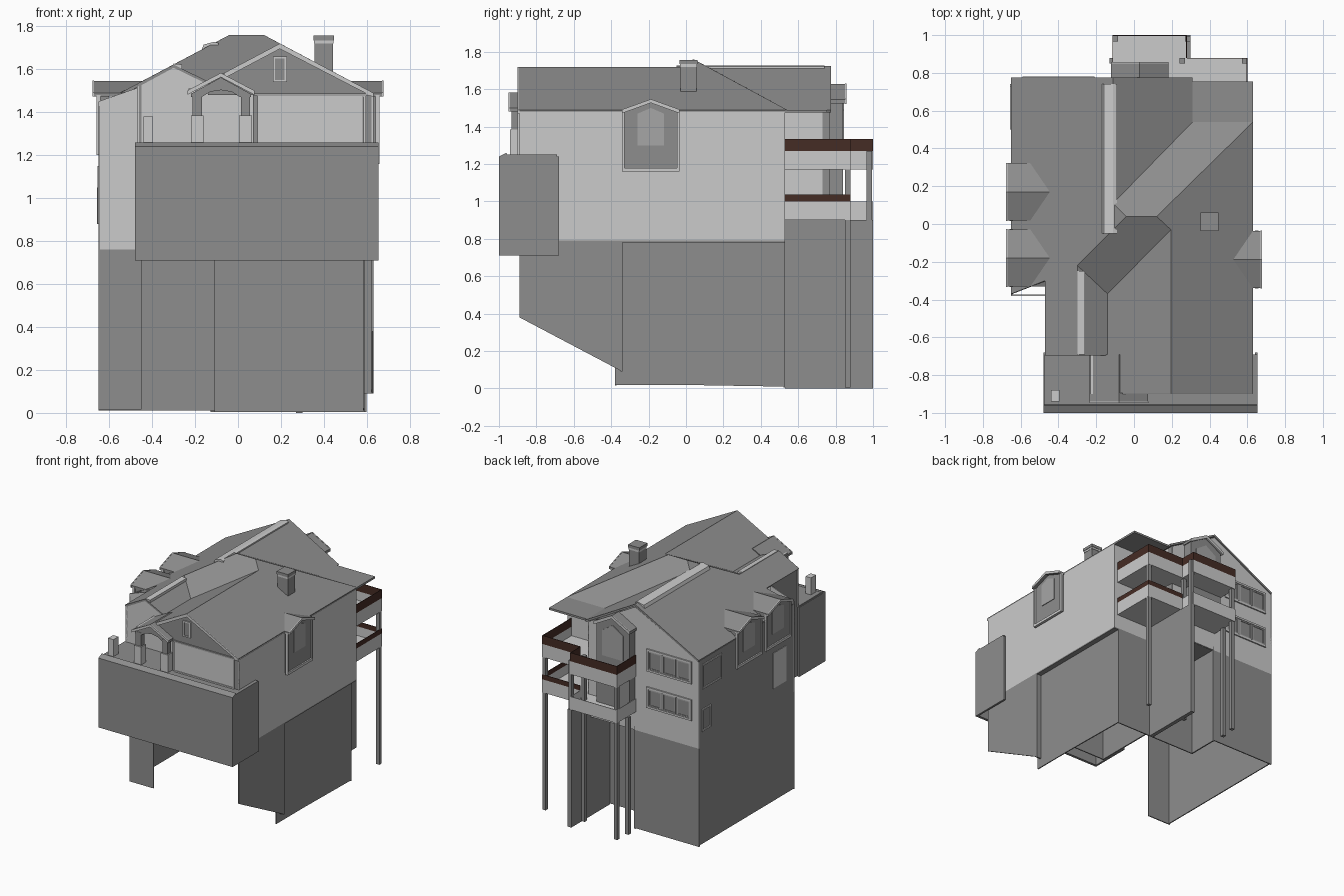
import bpy, bmesh

if "Cube" in bpy.data.objects:
    bpy.data.objects.remove(bpy.data.objects["Cube"])

def mat(name, c):
    m = bpy.data.materials.new(name)
    m.diffuse_color = (*c, 1)
    m.use_nodes = True
    m.node_tree.nodes["Principled BSDF"].inputs["Base Color"].default_value = m.diffuse_color
    return m

BROWN = mat("brown_rail", (0.06, 0.025, 0.018))
LIGHT = mat("light_siding", (0.62, 0.62, 0.62))
MID = mat("mid_trim", (0.38, 0.38, 0.38))
DARK = mat("dark_grey", (0.27, 0.27, 0.27))

def finish(name, bm, m):
    bmesh.ops.recalc_face_normals(bm, faces=bm.faces)
    me = bpy.data.meshes.new(name)
    bm.to_mesh(me)
    bm.free()
    ob = bpy.data.objects.new(name, me)
    bpy.context.collection.objects.link(ob)
    me.materials.append(m or DARK)
    return ob

def prism(name, axis, lo, hi, pts, m=None):
    """Extrude a 2D profile along an axis: x takes (y,z), y takes (x,z), z takes (x,y)."""
    def p3(a, b, t):
        return {'x': (t, a, b), 'y': (a, t, b), 'z': (a, b, t)}[axis]
    bm = bmesh.new()
    v0 = [bm.verts.new(p3(a, b, lo)) for a, b in pts]
    v1 = [bm.verts.new(p3(a, b, hi)) for a, b in pts]
    bm.faces.new(v0)
    bm.faces.new(v1)
    n = len(pts)
    for i in range(n):
        j = (i + 1) % n
        bm.faces.new((v0[i], v0[j], v1[j], v1[i]))
    return finish(name, bm, m)

def box(name, x0, x1, y0, y1, z0, z1, m=None):
    return prism(name, 'z', z0, z1, [(x0, y0), (x1, y0), (x1, y1), (x0, y1)], m)

def chevron(c, half, eave, peak, t):
    return [(c - half, eave), (c, peak), (c + half, eave), (c + half, eave - t), (c, peak - t), (c - half, eave - t)]

def frame(name, axis, lo, hi, a0, a1, b0, b1, w, m=LIGHT):
    for i, (p, q, r, s) in enumerate([(a0, a1, b0, b0 + w), (a0, a1, b1 - w, b1),
                                      (a0, a0 + w, b0 + w, b1 - w), (a1 - w, a1, b0 + w, b1 - w)]):
        prism(f"{name}_{i}", axis, lo, hi, [(p, r), (q, r), (q, s), (p, s)], m)

T = 0.008

# foundation: open-bottomed skirt walls
prism("foundation_right_front", 'x', .63 - T, .63, [(-.89, .38), (-.34, .09), (-.34, .79), (-.89, .79)])
prism("foundation_right", 'x', .59 - T, .59, [(-.38, .02), (-.06, .02), (.53, .01), (.53, .79), (-.38, .79)])
box("foundation_step", .58, .63, -.34, .53, .78, .79)
box("foundation_step_end", .59, .63, -.35, -.34, .09, .79)
box("foundation_back_right", -.11, .59, .53 - T, .53, .005, .79)
box("foundation_fin", .27, .30, .53, 1.0, 0, .90)
box("foundation_inner_side", -.11, -.10, .53, .77, .005, .79)
box("foundation_back_left", -.65, -.10, .77 - T, .77, .01, .76)
box("foundation_left", -.65, -.65 + T, -.38, .77, .02, .76)
box("foundation_left_front", -.65, -.45, -.38, -.38 + T, .015, .76)

# siding walls
box("wall_right", .63 - T, .63, -.89, .53, .79, 1.48, LIGHT)
box("wall_back_right", .29, .63, .53 - T, .53, .79, 1.48, LIGHT)
box("wall_back_side", .28, .29, .53, .73, .76, 1.48, LIGHT)
box("wall_back_side_end", .28, .29, .73, .77, .76, 1.48)
prism("wall_back_gable", 'y', .77 - T, .77, [(-.65, .76), (.29, .76), (.29, 1.48), (-.11, 1.70), (-.65, 1.42)], LIGHT)
box("floor_back", -.11, .29, .53, .76, .76, .77)
box("wall_left", -.65, -.65 + T, -.38, .77, .76, 1.43)
prism("wall_left_front", 'y', -.38, -.38 + T, [(-.65, .76), (-.45, .76), (-.45, 1.52), (-.65, 1.45)], LIGHT)
box("wall_left_inset", -.46, -.45, -.89, -.38, .71, 1.25)
box("wall_left_inset_top", -.46, -.45, -.69, -.38, 1.25, 1.53)
prism("wall_entry", 'y', -.69, -.69 + T,
      [(-.47, 1.24), (.08, 1.24), (.08, 1.60), (-.14, 1.535), (-.30, 1.615), (-.47, 1.53)], LIGHT)
box("wall_front_base", -.45, .63, -.89, -.89 + T, .71, 1.25)
prism("wall_front_gable", 'y', -.89, -.89 + T,
      [(.07, 1.24), (.63, 1.24), (.63, 1.47), (.195, 1.70), (-.14, 1.52), (-.14, 1.48), (.07, 1.48)])
box("wall_porch_side", .07, .08, -.88, -.69, 1.24, 1.60)

# main roof: planar facets meeting at ridges, hips and valleys
P, Q, S = (-.04, .04, 1.76), (.12, .04, 1.76), (.195, -.03, 1.72)
V, H = (-.14, -.37, 1.543), (-.30, -.22, 1.622)
R1, R2 = (-.11, .11, 1.723), (-.11, .775, 1.723)
E1, E2, E3 = (.31, .775, 1.49), (.31, .54, 1.49), (.63, .54, 1.49)
F, G = (.63, -.895, 1.49), (.195, -.895, 1.72)
D1, D2 = (-.30, -.695, 1.622), (-.14, -.695, 1.543)
D3, D4 = (-.47, -.695, 1.532), (-.47, -.30, 1.532)
L1, L2, D5 = (-.65, -.37, 1.437), (-.65, .775, 1.437), (-.14, -.895, 1.543)
facets = [(F, E3, Q, S, G), (E3, E2, R1, P, Q), (R1, E2, E1, R2), (P, Q, S, V, H), (H, V, D2, D1),
          (G, S, V, D2, D5), (P, R1, R2, L2, L1, D4, D3, D1, H)]
bm = bmesh.new()
vs = {}
for f in facets:
    for p in f:
        if p not in vs:
            vs[p] = bm.verts.new(p)
    bm.faces.new([vs[p] for p in f])
roof = finish("main_roof", bm, None)
up = sum(p.normal.z for p in roof.data.polygons) > 0
sol = roof.modifiers.new("thickness", 'SOLIDIFY')
sol.thickness = .015
sol.offset = -1 if up else 1
box("deck_roof", .30, .63, .53, .755, 1.475, 1.49)
prism("ridge_cap_rear", 'y', -.05, .74, [(-.17, 1.69), (-.16, 1.715), (-.11, 1.728), (-.09, 1.722), (-.09, 1.70)], LIGHT)
prism("ridge_cap_front", 'y', -.69, -.25, [(-.30, 1.61), (-.30, 1.626), (-.26, 1.622), (-.26, 1.59)], LIGHT)

# front gable trim, garage door and vent
prism("gable_trim_right", 'y', -.90, -.89, [(.195, 1.72), (.63, 1.49), (.63, 1.47), (.195, 1.695)], LIGHT)
prism("gable_trim_left", 'y', -.90, -.89, [(.195, 1.72), (.195, 1.695), (-.06, 1.56), (-.06, 1.585)], LIGHT)
box("garage_lintel", .07, .63, -.90, -.89, 1.475, 1.487, MID)
box("garage_door", .10, .58, -.895, -.89, 1.26, 1.47, LIGHT)
frame("garage_frame", 'y', -.90, -.89, .09, .595, 1.25, 1.48, .01)
box("vent_panel", .17, .22, -.895, -.89, 1.545, 1.65)
frame("vent_frame", 'y', -.90, -.89, .163, .227, 1.54, 1.66, .01)

# entry porch: gable roof, arched front, two columns on piers
prism("porch_roof", 'y', -.945, -.69, chevron(-.08, .155, 1.50, 1.582, .018))
prism("porch_trim", 'y', -.948, -.94, chevron(-.08, .156, 1.501, 1.583, .02), LIGHT)
prism("porch_front", 'y', -.93, -.915, [(-.22, 1.485), (-.08, 1.562), (.06, 1.485), (.06, 1.47), (.01, 1.47),
      (-.03, 1.495), (-.08, 1.503), (-.13, 1.495), (-.17, 1.47), (-.22, 1.47)])
for i, x in enumerate((-.19, .035)):
    box(f"porch_pier_{i}", x - .03, x + .03, -.94, -.88, 1.25, 1.385, LIGHT)
    box(f"porch_column_{i}", x - .022, x + .022, -.932, -.888, 1.385, 1.49)
box("porch_beam", -.23, -.16, -.90, -.69, 1.50, 1.51, LIGHT)

# driveway podium with chamfered rim
box("podium_front", -.48, .655, -1.0, -.98, .71, 1.24)
box("podium_left", -.48, -.465, -.98, -.68, .71, 1.24)
box("podium_right", .64, .655, -.98, -.68, .71, 1.24)
prism("podium_rim", 'x', -.48, .655, [(-1, 1.24), (-.96, 1.26), (-.955, 1.25), (-.955, 1.24)])
box("podium_floor", -.475, .655, -.96, -.69, 1.235, 1.25)
box("drive_pillar", -.44, -.395, -.94, -.88, 1.25, 1.38, LIGHT)

# side dormers: two on the left, one on the right
def dormer(name, s, c, bottom, inner):
    def px(part, a, b, pts, m=None):
        prism(f"{name}_{part}", 'x', min(s * a, s * b), max(s * a, s * b), pts, m)
    px("body", .60, .65, [(c - .145, bottom), (c + .145, bottom), (c + .145, 1.48), (c, 1.535), (c - .145, 1.48)])
    px("roof", inner, .675, chevron(c, .152, 1.49, 1.545, .018))
    px("fascia", .67, .677, chevron(c, .153, 1.492, 1.547, .02), LIGHT)
    px("window", .65, .655, [(c - .07, 1.30), (c + .07, 1.30), (c + .07, 1.47), (c, 1.50), (c - .07, 1.47)], MID)
    for k in (-1, 1):
        px(f"trim_{k}", .64, .66, [(c + k * .14, bottom), (c + k * .153, bottom), (c + k * .153, 1.48), (c + k * .14, 1.48)], LIGHT)
    px("sill", .64, .66, [(c - .153, bottom - .01), (c + .153, bottom - .01), (c + .153, bottom + .01), (c - .153, bottom + .01)], LIGHT)

dormer("dormer_right", 1, -.188, 1.17, .50)
dormer("dormer_left_rear", -1, .17, 1.21, .44)
dormer("dormer_left_front", -1, -.18, 1.21, .44)

# chimney
box("chimney", .357, .443, -.03, .055, 1.57, 1.72)
box("chimney_band", .355, .445, -.033, .058, 1.72, 1.735, LIGHT)
box("chimney_cap", .352, .448, -.036, .061, 1.735, 1.757)

# rear bay over the decks
prism("bay_body", 'y', .76, .84, [(-.11, .93), (.17, .93), (.17, 1.53), (.03, 1.61), (-.11, 1.53)])
prism("bay_roof", 'y', .60, .855, chevron(.03, .152, 1.545, 1.628, .02))
prism("bay_fascia", 'y', .85, .857, chevron(.03, .153, 1.547, 1.63, .025), LIGHT)
prism("bay_window", 'y', .84, .845, [(-.06, 1.30), (.12, 1.30), (.12, 1.49), (.03, 1.55), (-.06, 1.49)], MID)

# two storeys of decks with thin brown rails
W = .004
for lvl, (z0, z1, z2) in {"lower": (.90, 1.0, 1.037), "upper": (1.17, 1.27, 1.335)}.items():
    for side, x0, x1, y0, y1 in (("wide", .28, .60, .53, .88), ("bay", -.115, .28, .76, 1.0)):
        n = f"{lvl}_deck_{side}"
        box(n + "_floor", x0, x1, y0, y1, z0, z0 + .03, LIGHT)
        for tag, a, b, m in (("band", z0 + .03, z1, LIGHT), ("rail", z1, z2, BROWN)):
            if lvl == "lower" and side == "bay" and tag == "rail":
                continue
            box(f"{n}_{tag}_back", x0, x1, y1 - W, y1, a, b, m)
            ys = y0 if side == "wide" else .88
            box(f"{n}_{tag}_right", x1 - W, x1, ys, y1 - W, a, b, m)
            if side == "bay":
                box(f"{n}_{tag}_left", x0, x0 + W, y0, y1 - W, a, b, m)
for i, (x, y, z) in enumerate([(.585, .865, 1.27), (.285, .98, 1.27), (-.10, .98, 1.27), (-.115, .865, .9), (.255, .865, 1.27)]):
    box(f"deck_post_{i}", x - .014, x + .014, y - .014, y + .014, .005, z)

# rear windows, three panes each
for n, z0, z1 in (("upper", 1.24, 1.41), ("lower", .96, 1.12)):
    frame(f"rear_window_{n}", 'y', .76, .78, -.59, -.21, z0, z1, .015)
    box(f"rear_glass_{n}", -.58, -.22, .76, .772, z0 + .01, z1 - .01)
    for k in range(3):
        x = -.575 + k * .12
        frame(f"rear_pane_{n}_{k}", 'y', .77, .776, x, x + .11, z0 + .015, z1 - .015, .01, MID)

# left wall windows and door
for n, y0, y1, z0, z1 in (("upper", .50, .73, 1.20, 1.39), ("lower", .63, .74, .88, 1.05)):
    frame(f"left_window_{n}", 'x', -.656, -.65, y0, y1, z0, z1, .012)
box("left_door", -.654, -.65, -.28, -.12, .88, 1.15, LIGHT)
